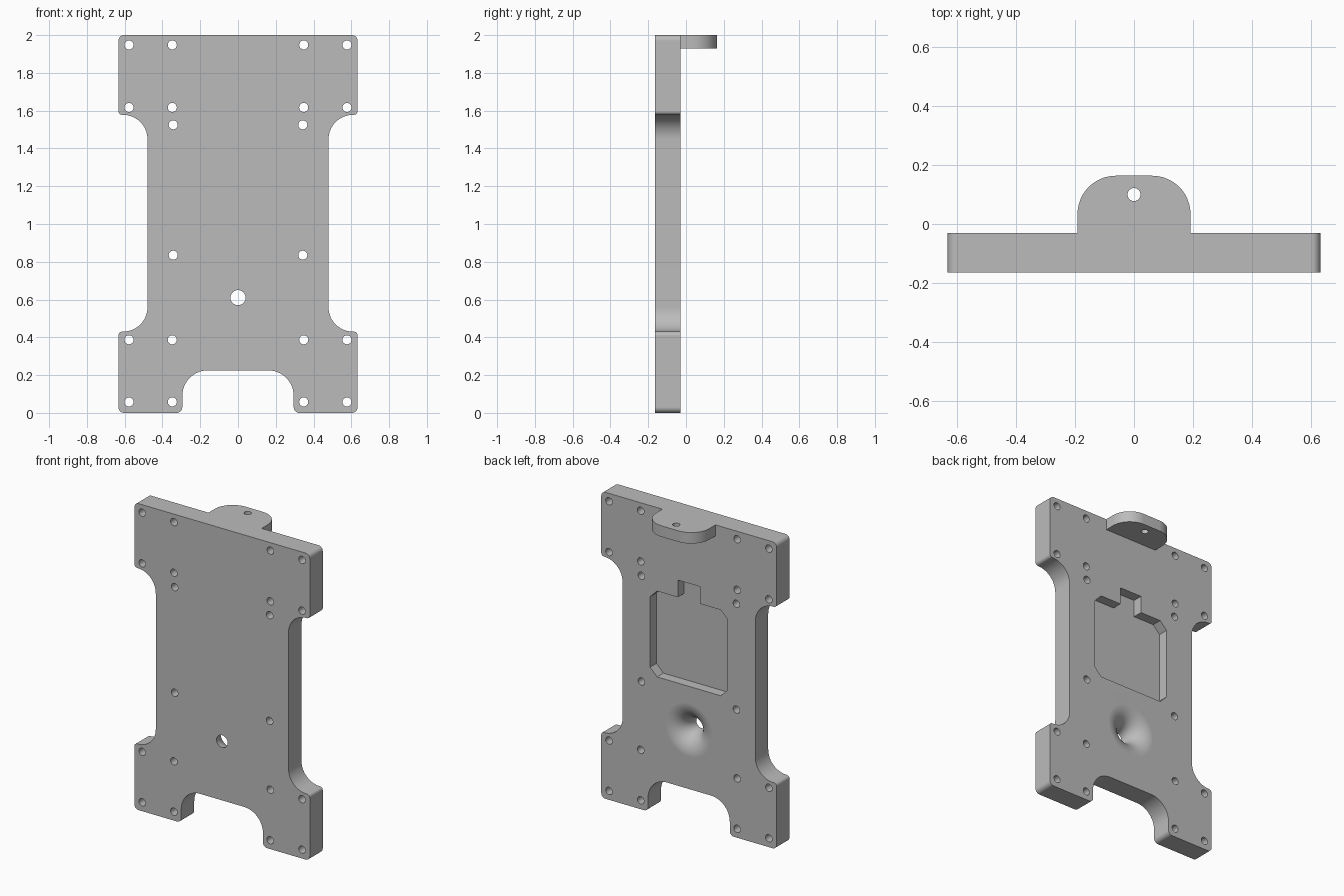
import bpy, bmesh
from math import sin, cos, pi
from mathutils import Vector

cube = bpy.data.objects.get("Cube")
if cube:
    bpy.data.objects.remove(cube, do_unlink=True)

FRONT, BACK, REAR = -0.164, -0.03, 0.164

grey = bpy.data.materials.new("light grey")
grey.use_nodes = True
grey.diffuse_color = (0.5, 0.5, 0.5, 1)
grey.node_tree.nodes["Principled BSDF"].inputs["Base Color"].default_value = grey.diffuse_color


def rounded(half, steps=12):
    """Mirror a half outline of (x, v, radius) right-angle corners and round them."""
    corners = half + [(-x, v, r) for x, v, r in reversed(half)]
    pts = [Vector(c[:2]) for c in corners]
    out = []
    for i, (p, corner) in enumerate(zip(pts, corners)):
        r = corner[2]
        if r == 0:
            out.append(p)
            continue
        u = (pts[i - 1] - p).normalized() * r
        w = (pts[(i + 1) % len(pts)] - p).normalized() * r
        for k in range(steps + 1):
            t = pi / 2 * k / steps
            out.append(p + u * (1 - sin(t)) + w * (1 - cos(t)))
    return out


def circle(x, v, r, n=32):
    return [Vector((x + r * cos(2 * pi * k / n), v + r * sin(2 * pi * k / n))) for k in range(n)]


def loft(bm, rings):
    """Skin closed rings of points and cap both ends."""
    rows = [[bm.verts.new(p) for p in ring] for ring in rings]
    n = len(rows[0])
    for a, b in zip(rows, rows[1:]):
        for k in range(n):
            bm.faces.new((a[k], a[(k + 1) % n], b[(k + 1) % n], b[k]))
    bm.faces.new(rows[0])
    bm.faces.new(rows[-1])


def along_y(pts, y):
    return [(p.x, y, p.y) for p in pts]


def along_z(pts, z):
    return [(p.x, p.y, z) for p in pts]


def solid(name, lofts):
    bm = bmesh.new()
    for rings in lofts:
        loft(bm, rings)
    bmesh.ops.recalc_face_normals(bm, faces=bm.faces)
    mesh = bpy.data.meshes.new(name)
    bm.to_mesh(mesh)
    bm.free()
    mesh.materials.append(grey)
    obj = bpy.data.objects.new(name, mesh)
    bpy.context.collection.objects.link(obj)
    return obj


def combine(body, tool, operation):
    tool.hide_render = True
    mod = body.modifiers.new(tool.name, 'BOOLEAN')
    mod.object, mod.operation, mod.solver = tool, operation, 'EXACT'
    bpy.context.view_layer.objects.active = body
    bpy.ops.object.modifier_apply(modifier=mod.name)
    bpy.data.objects.remove(tool, do_unlink=True)


# Main plate with waisted sides and a notch at the foot
outline = rounded([
    (0.633, 2, 0.03), (0.633, 1.578, 0.02), (0.479, 1.578, 0.13), (0.479, 0.43, 0.13),
    (0.633, 0.43, 0.02), (0.633, 0, 0.03), (0.295, 0, 0.03), (0.295, 0.225, 0.135)])
plate = solid("mounting_plate", [[along_y(outline, FRONT), along_y(outline, BACK)]])

# Hanging tab at the top of the back
tab_outline = rounded([(0.192, REAR, 0.13), (0.192, -0.1, 0)])
combine(plate, solid("hanging_tab", [[along_z(tab_outline, 1.928), along_z(tab_outline, 2)]]), 'UNION')

# Hole in the tab
ring = circle(0, 0.1, 0.022)
combine(plate, solid("tab_hole", [[along_z(ring, 1.85), along_z(ring, 2.1)]]), 'DIFFERENCE')

# Screw holes through the plate
spots = [(x, z) for x in (0.577, 0.348) for z in (1.948, 1.617, 0.387, 0.058)]
spots += [(0.343, 1.525), (0.343, 0.835)]
rings = [circle(side * x, z, 0.024, 24) for x, z in spots for side in (-1, 1)]
combine(plate, solid("screw_holes", [[along_y(r, FRONT - 0.1), along_y(r, BACK + 0.1)] for r in rings]),
        'DIFFERENCE')

# Keyed recess with chamfered corners in the back
recess = rounded([(0.08, 1.567, 0), (0.08, 1.455, 0), (0.28, 1.455, 0.05), (0.28, 0.895, 0.05)], 1)
combine(plate, solid("back_recess", [[along_y(recess, BACK - 0.065), along_y(recess, BACK + 0.05)]]),
        'DIFFERENCE')

# Cable hole flaring out like a trumpet towards the back
R, STEPS = BACK - FRONT, 14
flare = [(0.04, FRONT - 0.05)]
for k in range(STEPS + 1):
    a = pi / 2 * k / STEPS
    flare.append((0.04 + R * (1 - cos(a)), FRONT + R * sin(a)))
flare.append((0.04 + R, BACK + 0.05))
combine(plate, solid("flared_hole", [[along_y(circle(0, 0.61, r, 48), y) for r, y in flare]]),
        'DIFFERENCE')

# Smooth the arcs while keeping the flat faces flat
bpy.ops.object.select_all(action='DESELECT')
plate.select_set(True)
bpy.context.view_layer.objects.active = plate
bpy.ops.object.shade_smooth_by_angle(angle=pi / 6)
weighted = plate.modifiers.new("flat_faces", 'WEIGHTED_NORMAL')
weighted.keep_sharp = True
